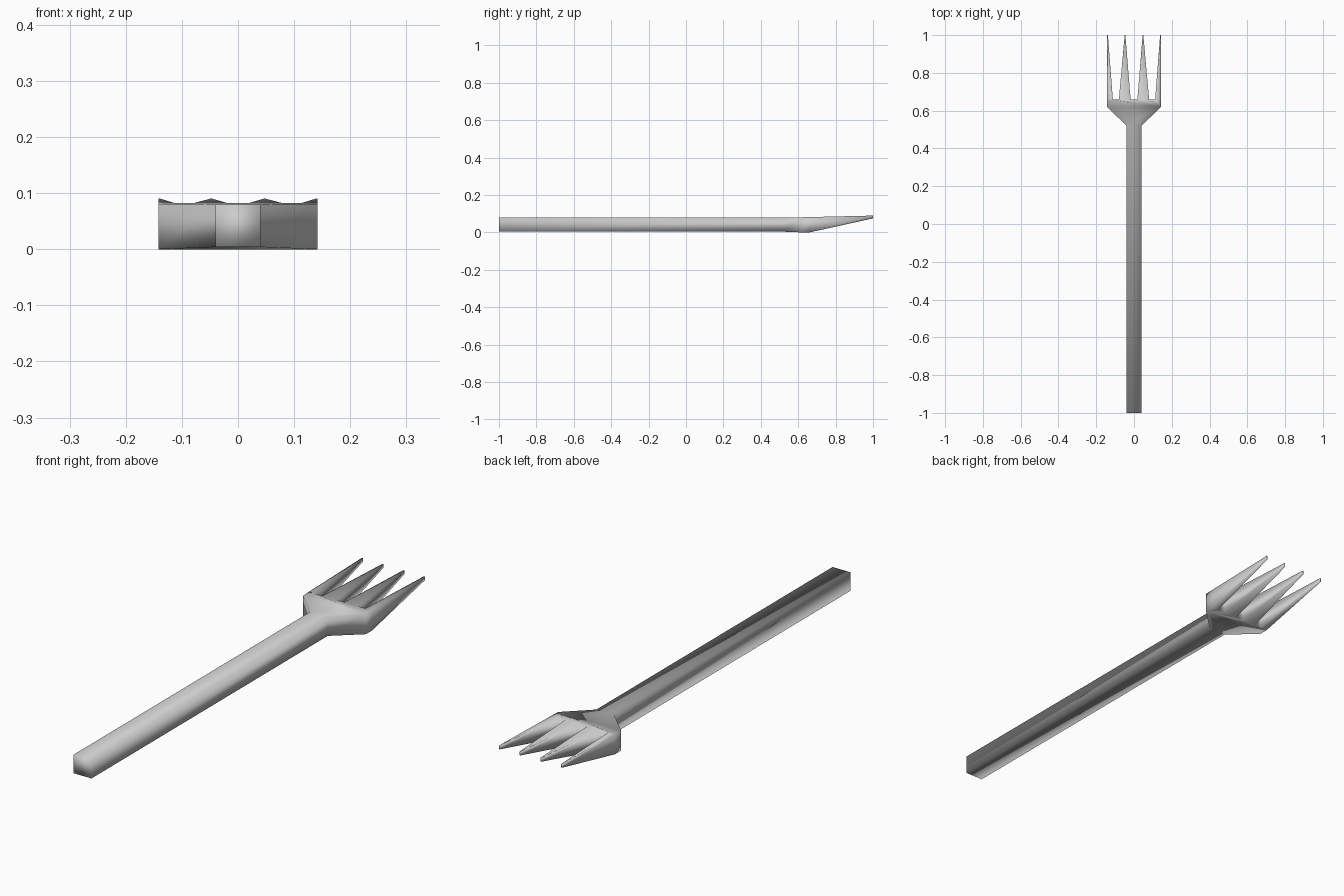
import bpy, bmesh

if "Cube" in bpy.data.objects:
    bpy.data.objects.remove(bpy.data.objects["Cube"])

HALF_HANDLE, HALF_HEAD = 0.04, 0.142
Y_NECK, Y_PALM, Y_ROOT = 0.52, 0.62, 0.66
# tine: (root left, root right, tip left, tip right)
TINES = [(0.018, 0.080, 0.0455, 0.0495), (0.112, HALF_HEAD, 0.138, HALF_HEAD)]
TINES = [(-b, -a, -d, -c) for a, b, c, d in reversed(TINES)] + TINES
# side profile: y, underside z, upper z
PROFILE = [(-1.0, 0.004, 0.080), (Y_NECK, 0.004, 0.080), (Y_PALM, 0.0, 0.081),
           (Y_ROOT, 0.0, 0.082), (1.0, 0.075, 0.090)]


def heights(y):
    return min(PROFILE, key=lambda p: abs(p[0] - y))[1:]


bm = bmesh.new()
cache = {}


def vert(x, y):
    key = (round(x, 4), y)
    if key not in cache:
        cache[key] = bm.verts.new((x, y, heights(y)[0]))
    return cache[key]


def face(*pts):
    bm.faces.new([vert(*p) for p in pts])


# handle and flared neck
face((-HALF_HANDLE, -1.0), (HALF_HANDLE, -1.0), (HALF_HANDLE, Y_NECK), (-HALF_HANDLE, Y_NECK))
face((-HALF_HANDLE, Y_NECK), (HALF_HANDLE, Y_NECK), (HALF_HEAD, Y_PALM), (-HALF_HEAD, Y_PALM))

# palm, with the root points of every tine along its far edge
roots = sorted(x for t in TINES for x in t[:2])
face((-HALF_HEAD, Y_PALM), (HALF_HEAD, Y_PALM), *[(x, Y_ROOT) for x in reversed(roots)])

# tapering tines
for a, b, c, d in TINES:
    face((a, Y_ROOT), (b, Y_ROOT), (d, 1.0), (c, 1.0))

# thickness: raise a copy of the plan to the upper profile
result = bmesh.ops.extrude_face_region(bm, geom=bm.faces[:], use_keep_orig=True)
for v in result["geom"]:
    if isinstance(v, bmesh.types.BMVert):
        v.co.z = heights(min(PROFILE, key=lambda p: abs(p[0] - v.co.y))[0])[1]
bmesh.ops.recalc_face_normals(bm, faces=bm.faces[:])
for f in bm.faces:
    f.smooth = True

mesh = bpy.data.meshes.new("fork")
bm.to_mesh(mesh)
bm.free()
fork = bpy.data.objects.new("fork", mesh)
bpy.context.collection.objects.link(fork)
